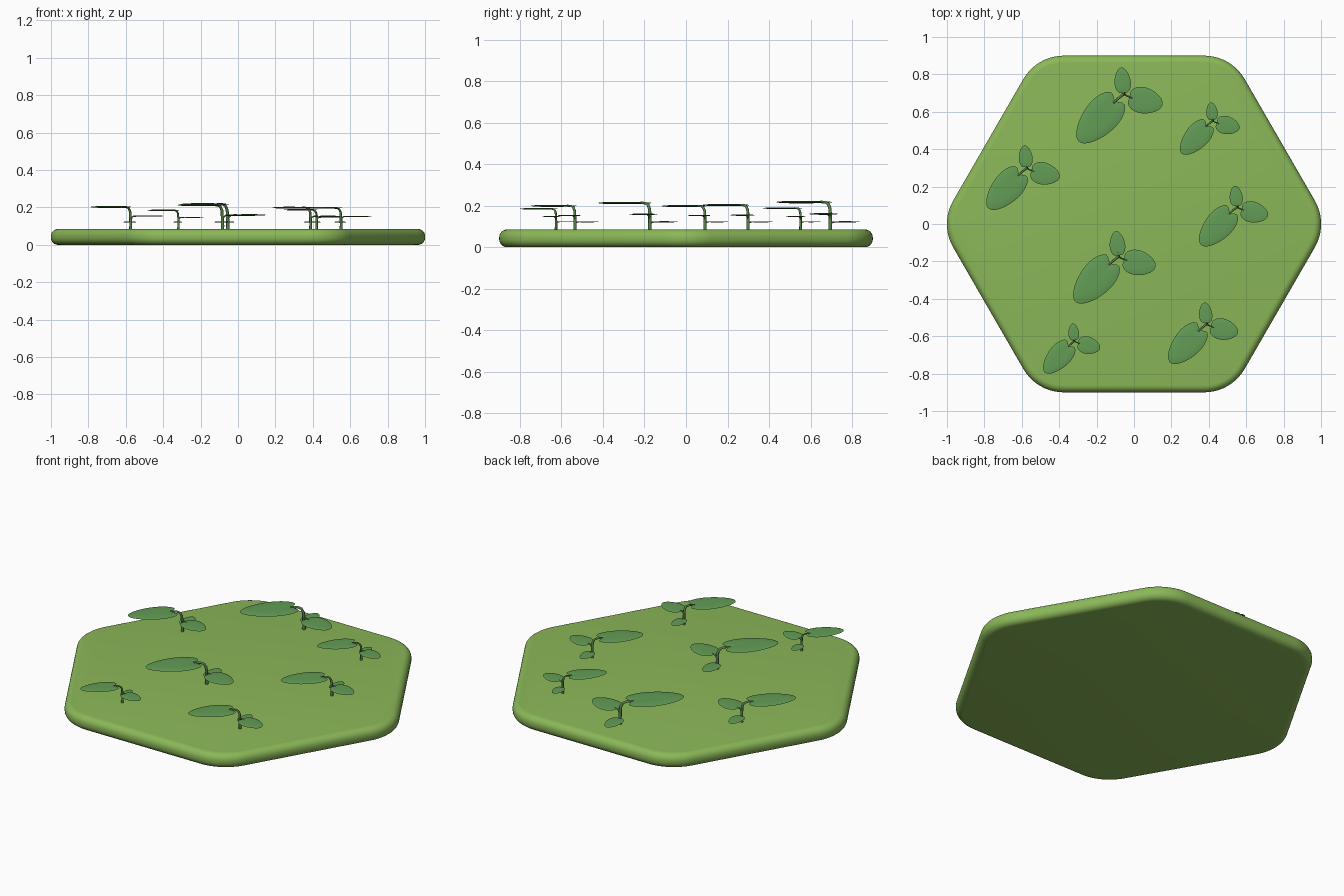
import bpy, bmesh, math
from mathutils import Vector

if "Cube" in bpy.data.objects:
    bpy.data.objects.remove(bpy.data.objects["Cube"])


def material(name, rgb):
    m = bpy.data.materials.new(name)
    m.diffuse_color = (*rgb, 1)
    m.use_nodes = True
    m.node_tree.nodes["Principled BSDF"].inputs["Base Color"].default_value = m.diffuse_color
    return m


GRASS = material("grass green", (0.258, 0.479, 0.098))
LEAF = material("leaf green", (0.125, 0.335, 0.092))
STEM = material("stem green", (0.10, 0.22, 0.07))


def finish(bm, name, mat, angle=40):
    bmesh.ops.recalc_face_normals(bm, faces=bm.faces)
    me = bpy.data.meshes.new(name)
    bm.to_mesh(me)
    bm.free()
    ob = bpy.data.objects.new(name, me)
    bpy.context.collection.objects.link(ob)
    me.materials.append(mat)
    bpy.ops.object.select_all(action='DESELECT')
    ob.select_set(True)
    bpy.context.view_layer.objects.active = ob
    bpy.ops.object.shade_smooth_by_angle(angle=math.radians(angle))
    return ob


def skin(bm, rings):
    """Join closed rings of points into a surface and return the vertex rings."""
    vs = [[bm.verts.new(p) for p in r] for r in rings]
    n = len(vs[0])
    for a, b in zip(vs, vs[1:]):
        for i in range(n):
            j = (i + 1) % n
            bm.faces.new((a[i], a[j], b[j], b[i]))
    return vs


# Hexagonal ground tile with rounded corners and rounded rims
def ground_tile(apothem=0.9, corner=0.25, height=0.085, rim=0.038):
    def ring(inset, z):
        pts = []
        for k in range(6):
            c = k * math.pi / 3
            d = (apothem - corner) / math.cos(math.pi / 6)
            for i in range(11):
                a = c + math.radians(-30 + 6 * i)
                r = corner - inset
                pts.append((d * math.cos(c) + r * math.cos(a),
                            d * math.sin(c) + r * math.sin(a), z))
        return pts
    steps = [i * math.pi / 12 for i in range(7)]
    prof = [(rim * (1 - math.sin(t)), rim * (1 - math.cos(t))) for t in steps]
    prof += [(d, height - z) for d, z in reversed(prof)]
    bm = bmesh.new()
    vs = skin(bm, [ring(d, z) for d, z in prof])
    bm.faces.new(vs[0])
    bm.faces.new(vs[-1])
    finish(bm, "ground_tile", GRASS)


# Thin lens-shaped leaf blade with a notch where the stalk joins
def add_leaf(bm, base, heading, length, half_width, notch, thick, origin, s):
    n = 40
    outline = []
    for i in range(n):
        a = -math.pi + 2 * math.pi * i / n
        dent = notch * math.exp(-((math.pi - abs(a)) / 0.33) ** 2)
        x = 0.5 + 0.5 * math.cos(a) + dent - notch
        outline.append((x * length, half_width * math.sin(a) * (1 - 0.18 * math.cos(a))))
    mid = 0.45 * length
    ca, sa = math.cos(math.radians(heading)), math.sin(math.radians(heading))

    def ring(f, z):
        pts = []
        for x, y in outline:
            u, v = mid + (x - mid) * f, y * f
            pts.append(origin + s * Vector((base[0] + u * ca - v * sa,
                                            base[1] + u * sa + v * ca, base[2] + z)))
        return pts
    steps = [(0.25, 1.0), (0.6, 0.85), (0.88, 0.5), (1.0, 0.0)]
    prof = [(f, h * thick) for f, h in steps]
    prof += [(f, -z) for f, z in reversed(prof[:-1])]
    vs = skin(bm, [ring(f, z) for f, z in prof])
    bm.faces.new(vs[0])
    bm.faces.new(vs[-1])


# Round tapering stalk through a few points
def add_stalk(bm, path, r0, r1, origin, s):
    pts = [Vector(p) for p in path]
    rings = []
    for i, p in enumerate(pts):
        t = (pts[min(i + 1, len(pts) - 1)] - pts[max(i - 1, 0)]).normalized()
        side = t.cross(Vector((0.55, -0.83, 0))).normalized()
        up = side.cross(t)
        r = r0 + (r1 - r0) * i / (len(pts) - 1)
        rings.append([origin + s * (p + r * (math.cos(a) * side + math.sin(a) * up))
                      for a in (k * math.pi / 4 for k in range(8))])
    vs = skin(bm, rings)
    bm.faces.new(vs[0])
    bm.faces.new(vs[-1])


# base point, heading, length, half width, notch, thickness
LEAVES = [((-0.044, -0.037, 0.095), 228, 0.335, 0.092, 0.13, 0.006),
          ((0.032, -0.017, 0.038), -13, 0.193, 0.069, 0.06, 0.004),
          ((0.000, 0.008, 0.000), 95, 0.143, 0.043, 0.06, 0.003)]
STALKS = [([(0, 0, -0.062), (0.002, 0, -0.02), (0, 0, 0.03), (-0.002, -0.002, 0.065),
            (-0.01, -0.009, 0.085), (-0.025, -0.021, 0.094), (-0.055, -0.047, 0.096)], 0.010, 0.006),
          ([(0, 0, 0.010), (0.008, -0.004, 0.029), (0.02, -0.011, 0.037),
            (0.05, -0.022, 0.038)], 0.006, 0.004),
          ([(0, 0, -0.018), (-0.001, 0.007, -0.004), (-0.002, 0.025, 0)], 0.005, 0.003)]

# x, y, scale of each seedling
PLANTS = [(-0.056, 0.695, 1.0), (0.42, 0.552, 0.69), (-0.575, 0.299, 0.85),
          (0.55, 0.091, 0.80), (-0.084, -0.174, 0.955), (0.387, -0.535, 0.81),
          (-0.319, -0.626, 0.66)]

ground_tile()
for i, (x, y, s) in enumerate(PLANTS, 1):
    origin = Vector((x, y, 0.122))
    bm = bmesh.new()
    for leaf in LEAVES:
        add_leaf(bm, *leaf, origin, s)
    finish(bm, f"seedling_leaves_{i}", LEAF)
    bm = bmesh.new()
    for stalk in STALKS:
        add_stalk(bm, *stalk, origin, s)
    finish(bm, f"seedling_stem_{i}", STEM, 60)
